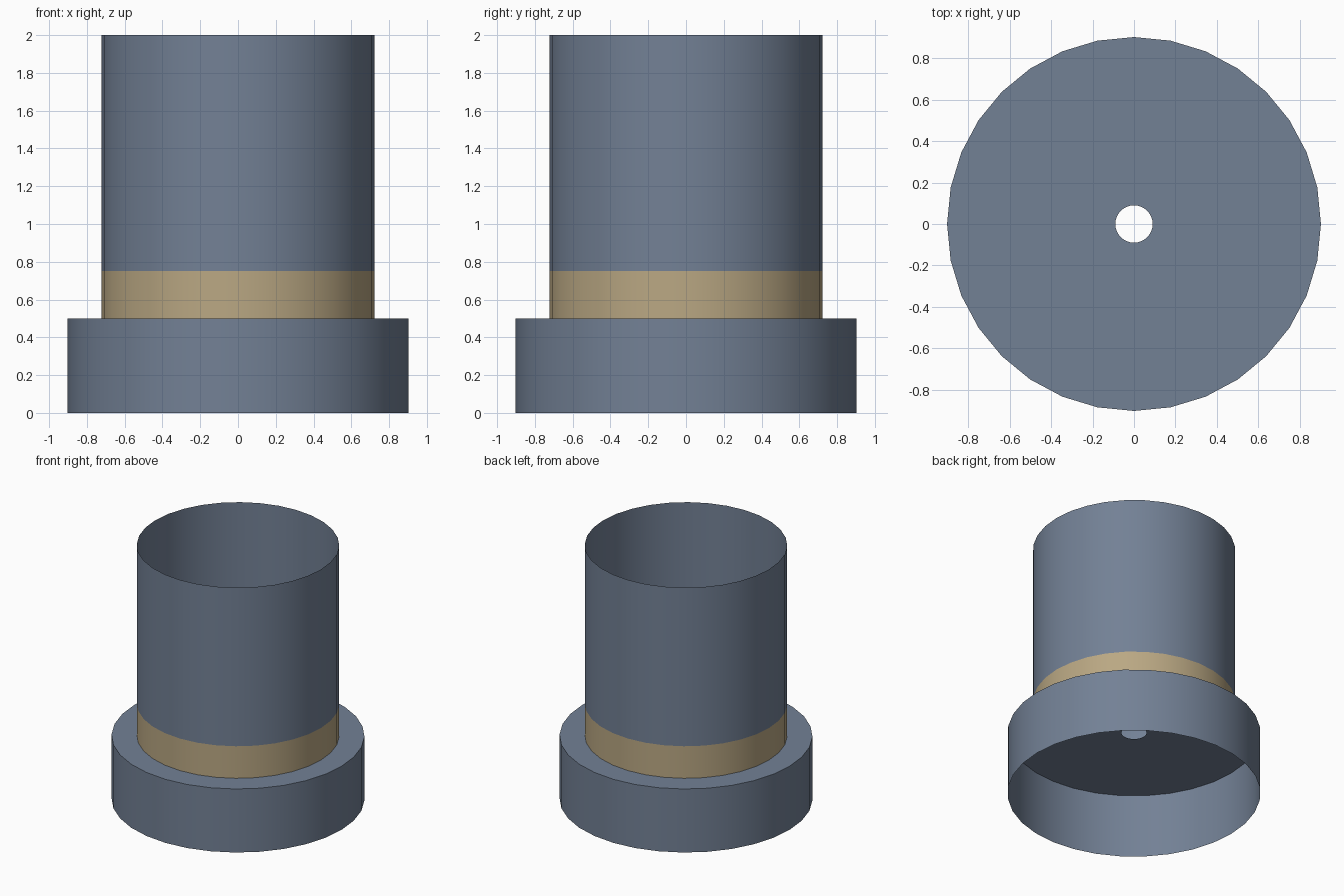
import bpy, bmesh, math

if "Cube" in bpy.data.objects:
    bpy.data.objects.remove(bpy.data.objects["Cube"])

SEGMENTS = 32


def make_material(name, color):
    mat = bpy.data.materials.new(name)
    mat.diffuse_color = (*color, 1)
    mat.use_nodes = True
    mat.node_tree.nodes["Principled BSDF"].inputs["Base Color"].default_value = mat.diffuse_color
    return mat


def lathe(name, profile, materials):
    """Revolve an open (radius, z) profile; one material per profile step."""
    bm = bmesh.new()
    rings = []
    for r, z in profile:
        rings.append([bm.verts.new((r * math.cos(2 * math.pi * i / SEGMENTS),
                                    r * math.sin(2 * math.pi * i / SEGMENTS), z))
                      for i in range(SEGMENTS)])
    slots = list(dict.fromkeys(materials))
    for low, high, mat in zip(rings, rings[1:], materials):
        for i in range(SEGMENTS):
            j = (i + 1) % SEGMENTS
            face = bm.faces.new((low[i], low[j], high[j], high[i]))
            face.material_index = slots.index(mat)
    mesh = bpy.data.meshes.new(name)
    bm.to_mesh(mesh)
    bm.free()
    for mat in slots:
        mesh.materials.append(mat)
    obj = bpy.data.objects.new(name, mesh)
    bpy.context.collection.objects.link(obj)
    bpy.ops.object.select_all(action='DESELECT')
    obj.select_set(True)
    bpy.context.view_layer.objects.active = obj
    bpy.ops.object.shade_smooth_by_angle(angle=math.radians(30))
    return obj


slate = make_material("slate", (0.171, 0.219, 0.302))
tan = make_material("tan", (0.49, 0.39, 0.228))

# Wide base skirt, open below, with a pierced plate on top
lathe("base", [(0.902, 0), (0.902, 0.5), (0.722, 0.5), (0.09, 0.5)], [slate] * 3)

# Open upper tube with a coloured band at its foot
lathe("tube", [(0.722, 0.5), (0.722, 0.752), (0.722, 2.0)], [tan, slate])
